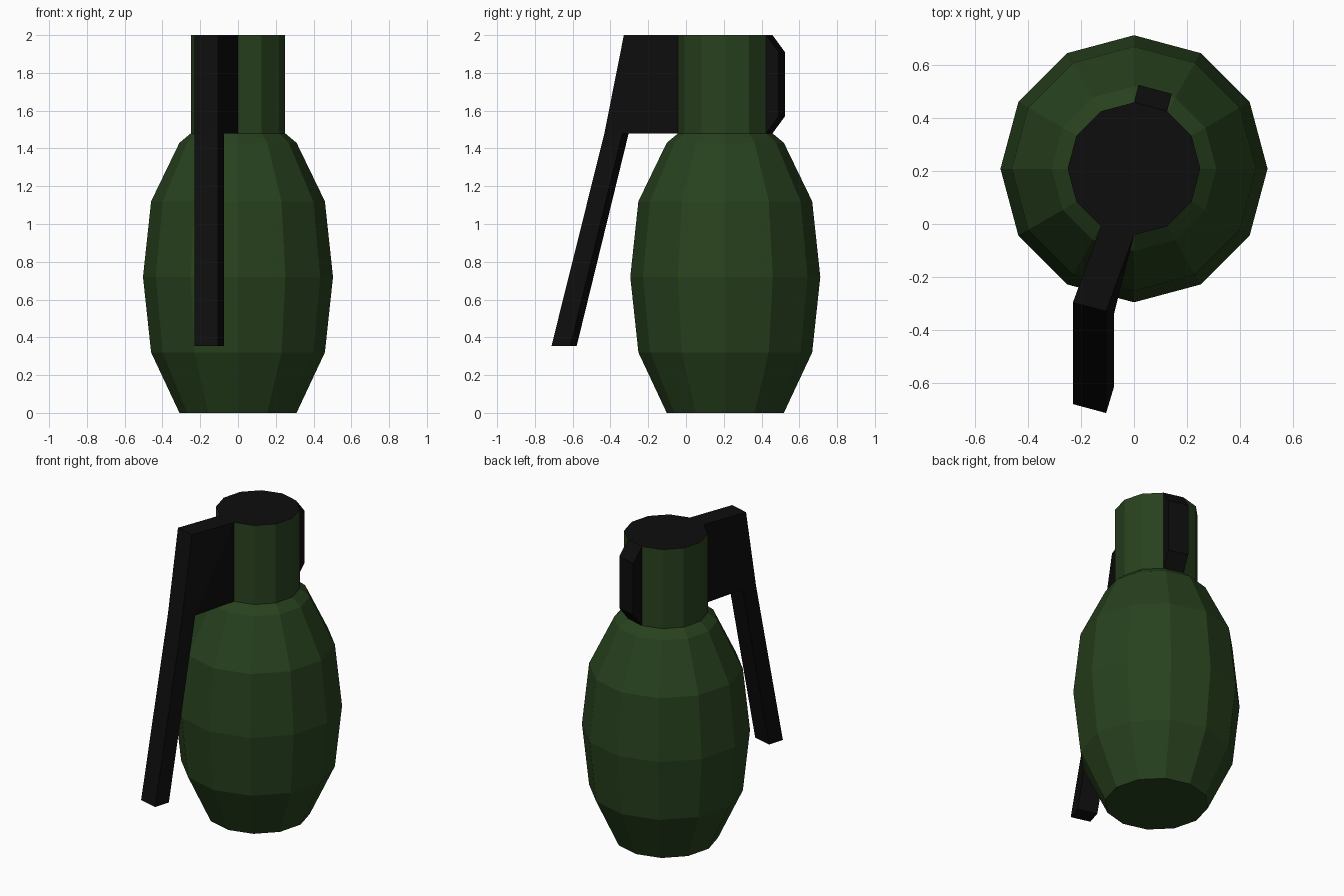
import bpy, bmesh
from math import cos, sin, radians
from mathutils import Vector

if "Cube" in bpy.data.objects:
    bpy.data.objects.remove(bpy.data.objects["Cube"])

CY = 0.208      # body axis offset in y
NECK_R = 0.25
NECK_Z = 1.48


def material(name, rgb):
    m = bpy.data.materials.new(name)
    m.diffuse_color = (*rgb, 1)
    m.use_nodes = True
    m.node_tree.nodes["Principled BSDF"].inputs["Base Color"].default_value = m.diffuse_color
    return m


green = material("green", (0.021, 0.054, 0.013))
black = material("black", (0.004, 0.004, 0.004))


def ring_point(r, step, z):
    a = radians(30 * step)
    return Vector((r * cos(a), CY + r * sin(a), z))


def finish(name, bm, mats):
    bmesh.ops.recalc_face_normals(bm, faces=bm.faces)
    me = bpy.data.meshes.new(name)
    bm.to_mesh(me)
    bm.free()
    for m in mats:
        me.materials.append(m)
    ob = bpy.data.objects.new(name, me)
    bpy.context.collection.objects.link(ob)
    return ob


def prism(name, start, edge, offsets, sides):
    """Profile that grows out of a neck face, swept along that face's width."""
    bm = bmesh.new()
    a = [bm.verts.new(start + Vector(o)) for o in offsets]
    b = [bm.verts.new(start + Vector(o) + edge) for o in offsets]
    for s in sides:
        bm.faces.new([a[i] for i in s])
        bm.faces.new([b[i] for i in reversed(s)])
    for i in range(len(a) - 1):     # the side against the neck stays open
        bm.faces.new((a[i], b[i], b[i + 1], a[i + 1]))
    return finish(name, bm, [black])


# Body and neck: 12-sided lathe with a black top
profile = [(0.31, 0), (0.46, 0.32), (0.503, 0.72), (0.46, 1.12),
           (0.31, 1.43), (NECK_R, NECK_Z), (NECK_R, 2)]
bm = bmesh.new()
rings = [[bm.verts.new(ring_point(r, k, z)) for k in range(12)] for r, z in profile]
for lo, hi in zip(rings, rings[1:]):
    for k in range(12):
        n = (k + 1) % 12
        bm.faces.new((lo[k], lo[n], hi[n], hi[k]))
bm.faces.new(rings[0][::-1])
bm.faces.new(rings[-1]).material_index = 1
finish("body", bm, [green, black])

# Lever: arm out of the front neck face, then a long sloping handle
left, right = ring_point(NECK_R, 8, 0), ring_point(NECK_R, 9, 0)
prism("lever", left, right - left,
      [(0, 0, 2), (-0.105, -0.287, 2), (-0.105, -0.39, NECK_Z),
       (-0.105, -0.67, 0.355), (-0.075, -0.57, 0.355),
       (-0.075, -0.295, NECK_Z), (0, 0, NECK_Z)],
      [(0, 1, 2, 5), (0, 5, 6), (2, 3, 4, 5)])

# Clip: bevelled block on the back neck face
left, right = ring_point(NECK_R, 3, 0), ring_point(NECK_R, 2, 0)
prism("back_clip", left, right - left,
      [(0, 0, 2), (0.017, 0.066, 1.91), (0.017, 0.066, 1.57), (0, 0, NECK_Z)],
      [(0, 1, 2, 3)])
